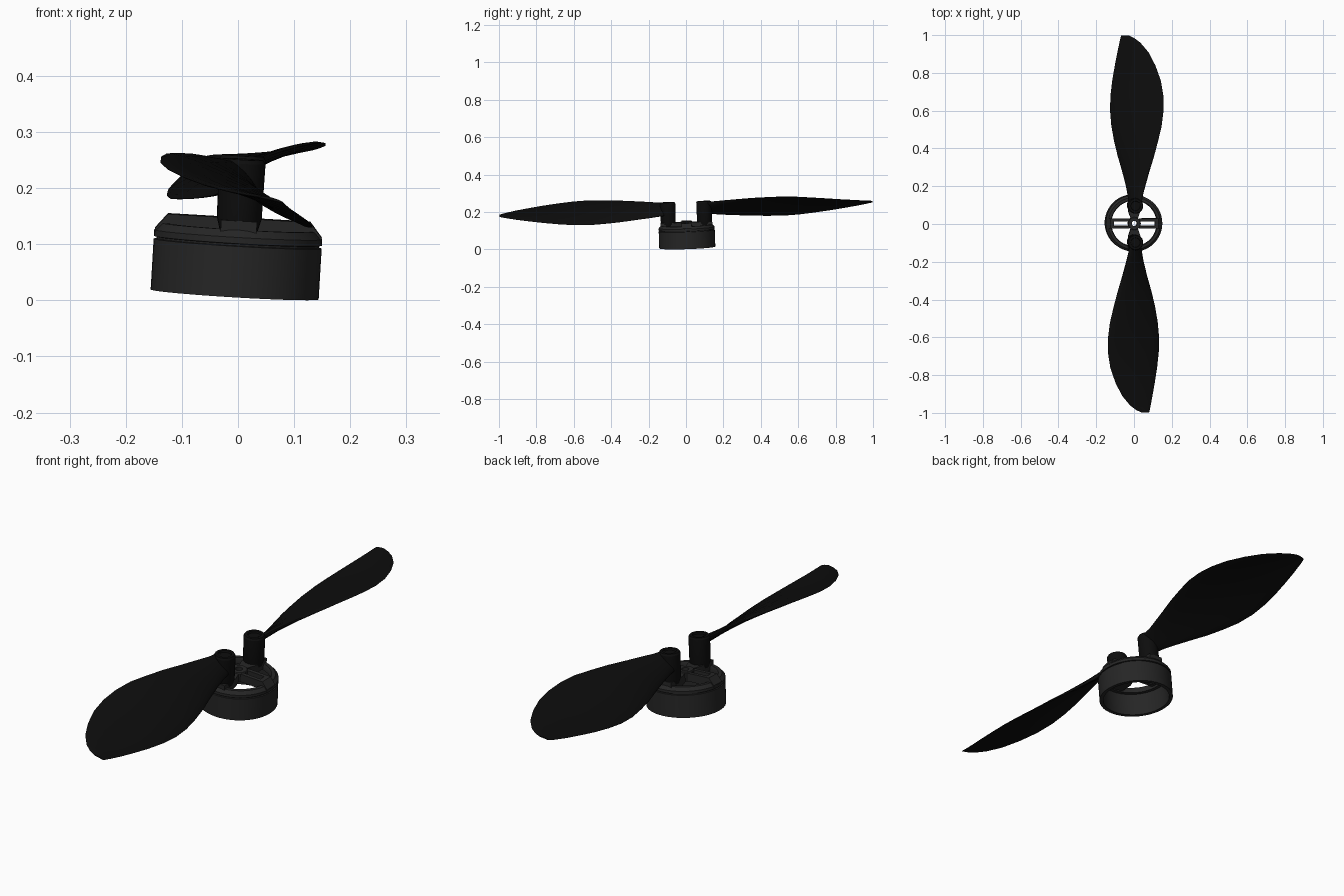
import bpy, bmesh
from math import radians, tan, sin, cos, pi, sqrt
from mathutils import Matrix

if "Cube" in bpy.data.objects:
    bpy.data.objects.remove(bpy.data.objects["Cube"])

# The whole assembly leans slightly
TILT = (Matrix.Translation((-0.006, 0.007, 0.0104))
        @ Matrix.Rotation(radians(2.0), 4, 'X') @ Matrix.Rotation(radians(3.4), 4, 'Y'))


def material(name, v):
    m = bpy.data.materials.new(name)
    m.diffuse_color = (v, v, v, 1)
    m.use_nodes = True
    m.node_tree.nodes["Principled BSDF"].inputs["Base Color"].default_value = m.diffuse_color
    return m


GREY = material("dark_grey", 0.019)
BLACK = material("black", 0.004)


def finish(bm, name, mat, local=Matrix()):
    bmesh.ops.recalc_face_normals(bm, faces=bm.faces)
    me = bpy.data.meshes.new(name)
    bm.to_mesh(me)
    bm.free()
    ob = bpy.data.objects.new(name, me)
    bpy.context.collection.objects.link(ob)
    me.materials.append(mat)
    ob.matrix_world = TILT @ local
    bpy.ops.object.select_all(action='DESELECT')
    ob.select_set(True)
    bpy.context.view_layer.objects.active = ob
    bpy.ops.object.shade_smooth_by_angle(angle=radians(30))
    return ob


def loft(rings, closed):
    """Skin a list of equal-length point loops; closed joins last to first, else caps."""
    bm = bmesh.new()
    vs = [[bm.verts.new(p) for p in r] for r in rings]
    n = len(vs[0])
    for i in range(len(vs) if closed else len(vs) - 1):
        a, b = vs[i], vs[(i + 1) % len(vs)]
        for j in range(n):
            k = (j + 1) % n
            bm.faces.new((a[j], a[k], b[k], b[j]))
    if not closed:
        bm.faces.new(vs[0])
        bm.faces.new(vs[-1])
    return bm


def lathe(profile, segs, closed=True):
    return loft([[(r * cos(2 * pi * j / segs), r * sin(2 * pi * j / segs), z)
                  for j in range(segs)] for r, z in profile], closed)


def prism(outline, y0, y1):
    return loft([[(x, y, z) for x, z in outline] for y in (y0, y1)], False)


def half_turn(i):
    return Matrix.Rotation(pi * i, 4, 'Z')


# Motor can: open ring with a groove under the cap
finish(lathe([(0.150, 0), (0.150, 0.091), (0.145, 0.092), (0.145, 0.096),
              (0.135, 0.096), (0.135, 0)], 48), "motor_ring", GREY)
finish(lathe([(0.145, 0.095), (0.150, 0.096), (0.150, 0.107), (0.138, 0.120),
              (0.124, 0.120), (0.120, 0.112), (0.120, 0.095)], 48), "cap_ring", GREY)

# Centre boss with shaft hole
finish(lathe([(0.014, 0.102), (0.034, 0.102), (0.034, 0.136), (0.031, 0.139),
              (0.014, 0.139)], 24), "centre_boss", GREY)

# Slotted side spokes and plain spokes that carry the pivots
bar = [(0.026, 0.104), (0.126, 0.104), (0.126, 0.137), (0.026, 0.137)]
end = [(0.108, 0.104), (0.149, 0.104), (0.149, 0.110), (0.127, 0.137), (0.108, 0.137)]
for i in range(2):
    for s in (-1, 1):
        finish(prism(bar, s * 0.012, s * 0.027), "side_spoke_rail", GREY, half_turn(i))
    finish(prism(end, -0.027, 0.027), "side_spoke_end", GREY, half_turn(i))
    arm = loft([[(-0.018, 0.025, z), (0.018, 0.025, z), (0.032, 0.065, z),
                 (0.032, 0.138, z), (-0.032, 0.138, z), (-0.032, 0.065, z)]
                for z in (0.100, 0.136)], False)
    finish(arm, "pivot_arm", GREY, half_turn(i))

# Pivot barrels with a shallow screw recess on top
barrel = [(0.034, 0.118), (0.040, 0.140), (0.041, 0.238), (0.037, 0.245),
          (0.026, 0.245), (0.024, 0.238), (0.004, 0.238)]
for i in range(2):
    finish(lathe(barrel, 24, False), "blade_pivot", BLACK,
           half_turn(i) @ Matrix.Translation((0, 0.097, 0)))

# Blade stations: y, left edge, right edge, pitch in degrees, thickness
STATIONS = [(0.10, -0.032, 0.032, 40, 0.040), (0.15, -0.038, 0.038, 40, 0.034),
            (0.20, -0.047, 0.051, 38, 0.028), (0.28, -0.067, 0.073, 33, 0.025),
            (0.36, -0.090, 0.097, 29, 0.023), (0.44, -0.109, 0.118, 26, 0.022),
            (0.52, -0.123, 0.137, 24, 0.020), (0.60, -0.130, 0.147, 21.5, 0.018),
            (0.68, -0.128, 0.147, 19, 0.016), (0.76, -0.119, 0.134, 17, 0.014),
            (0.84, -0.106, 0.106, 15, 0.012), (0.91, -0.093, 0.070, 13, 0.010),
            (0.96, -0.083, 0.028, 11, 0.008), (0.985, -0.078, -0.005, 10, 0.007),
            (0.998, -0.074, -0.032, 10, 0.005)]
N = 9


def section(y, xl, xr, pitch, t):
    mid, w = (xl + xr) / 2, xr - xl
    top, low = [], []
    for k in range(N + 1):
        u = (1 - cos(pi * k / N)) / 2
        x = xl + w * u
        z = 0.208 + tan(radians(pitch)) * (x - mid) + 0.035 * w * (4 * u * (1 - u) - 0.5)
        h = t * (sqrt(u * (1 - u)) + 0.03)
        top.append((x, y, z + h))
        low.append((x, y, z - h * 0.8))
    return top + low[::-1]


for i in range(2):
    finish(loft([section(*s) for s in STATIONS], False), "propeller_blade", BLACK, half_turn(i))
